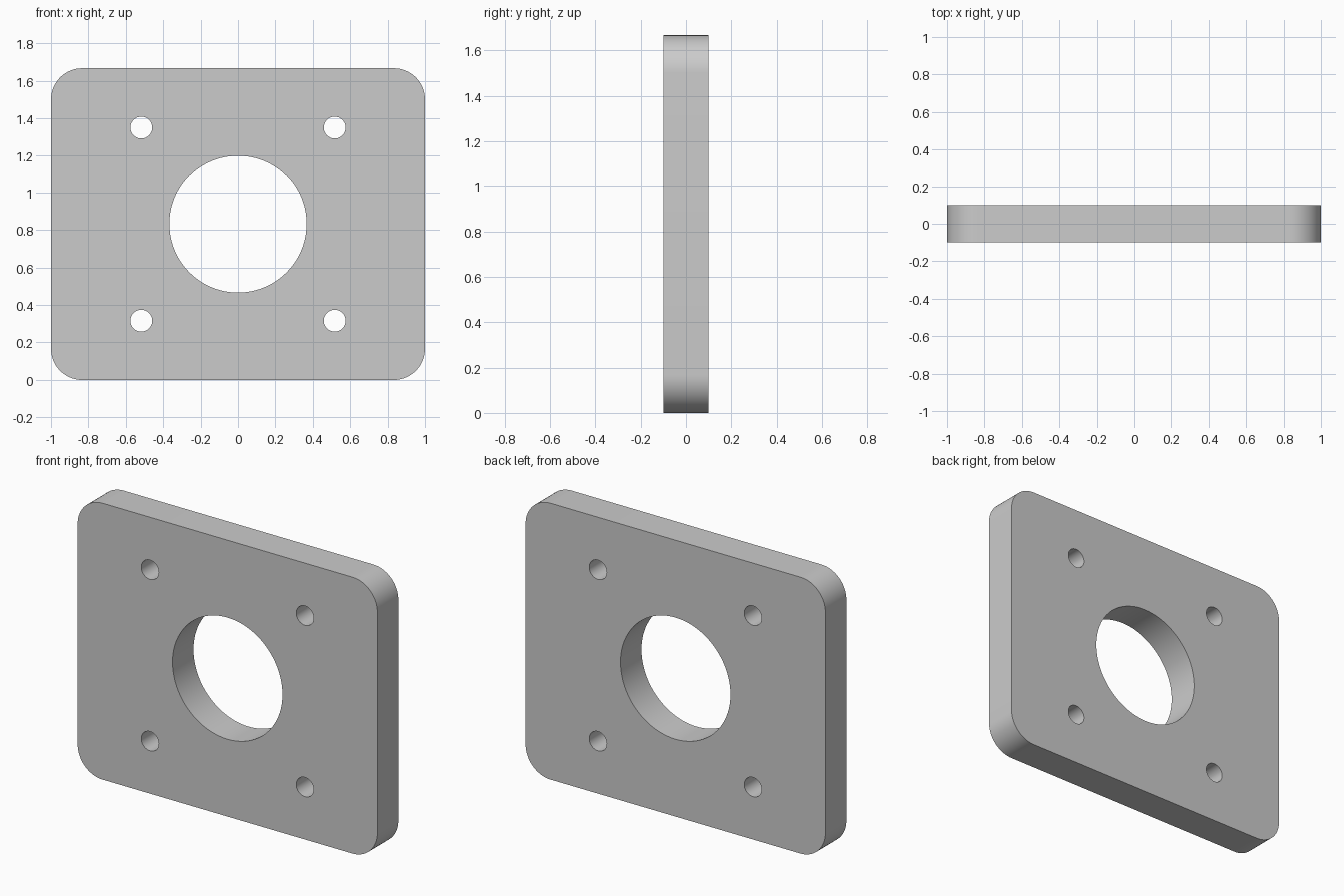
import bpy, bmesh
from math import sin, cos, pi, radians

if "Cube" in bpy.data.objects:
    bpy.data.objects.remove(bpy.data.objects["Cube"])

WIDTH, HEIGHT, THICK = 2.0, 5 / 3, 0.2
CORNER_R, BORE_R, SCREW_R = 1 / 6, 0.367, 0.0583
SCREW_OFFSET = 0.517
MID = HEIGHT / 2


def arc(cx, cy, r, start, sweep, steps):
    return [(cx + r * cos(start + sweep * i / steps),
             cy + r * sin(start + sweep * i / steps)) for i in range(steps + 1)]


def circle(cx, cy, r, steps):
    return arc(cx, cy, r, 0, 2 * pi, steps)[:-1]


# Outline with rounded corners, then the bore and four screw holes
outline = []
for k, (sx, sy) in enumerate([(1, 1), (-1, 1), (-1, -1), (1, -1)]):
    outline += arc(sx * (WIDTH / 2 - CORNER_R), MID + sy * (HEIGHT / 2 - CORNER_R),
                   CORNER_R, k * pi / 2, pi / 2, 16)
loops = [outline, circle(0, MID, BORE_R, 96)]
for sx in (-1, 1):
    for sy in (-1, 1):
        loops.append(circle(sx * SCREW_OFFSET, MID + sy * SCREW_OFFSET, SCREW_R, 40))

# Filled profile extruded to the plate thickness
curve = bpy.data.curves.new("mounting_plate", 'CURVE')
curve.dimensions = '2D'
curve.fill_mode = 'BOTH'
curve.extrude = THICK / 2
for pts in loops:
    spline = curve.splines.new('POLY')
    spline.points.add(len(pts) - 1)
    for p, (x, y) in zip(spline.points, pts):
        p.co = (x, y, 0, 1)
    spline.use_cyclic_u = True

plate = bpy.data.objects.new("mounting_plate", curve)
bpy.context.collection.objects.link(plate)
plate.rotation_euler.x = radians(90)
bpy.context.view_layer.objects.active = plate
plate.select_set(True)
bpy.ops.object.convert(target='MESH')
plate = bpy.context.object
bpy.ops.object.transform_apply(location=False, rotation=True, scale=False)

# Weld caps to walls, smooth only the rounded walls
bm = bmesh.new()
bm.from_mesh(plate.data)
bmesh.ops.remove_doubles(bm, verts=bm.verts, dist=1e-5)
bmesh.ops.recalc_face_normals(bm, faces=bm.faces)
bm.to_mesh(plate.data)
bm.free()
bpy.ops.object.shade_smooth_by_angle(angle=radians(30))
